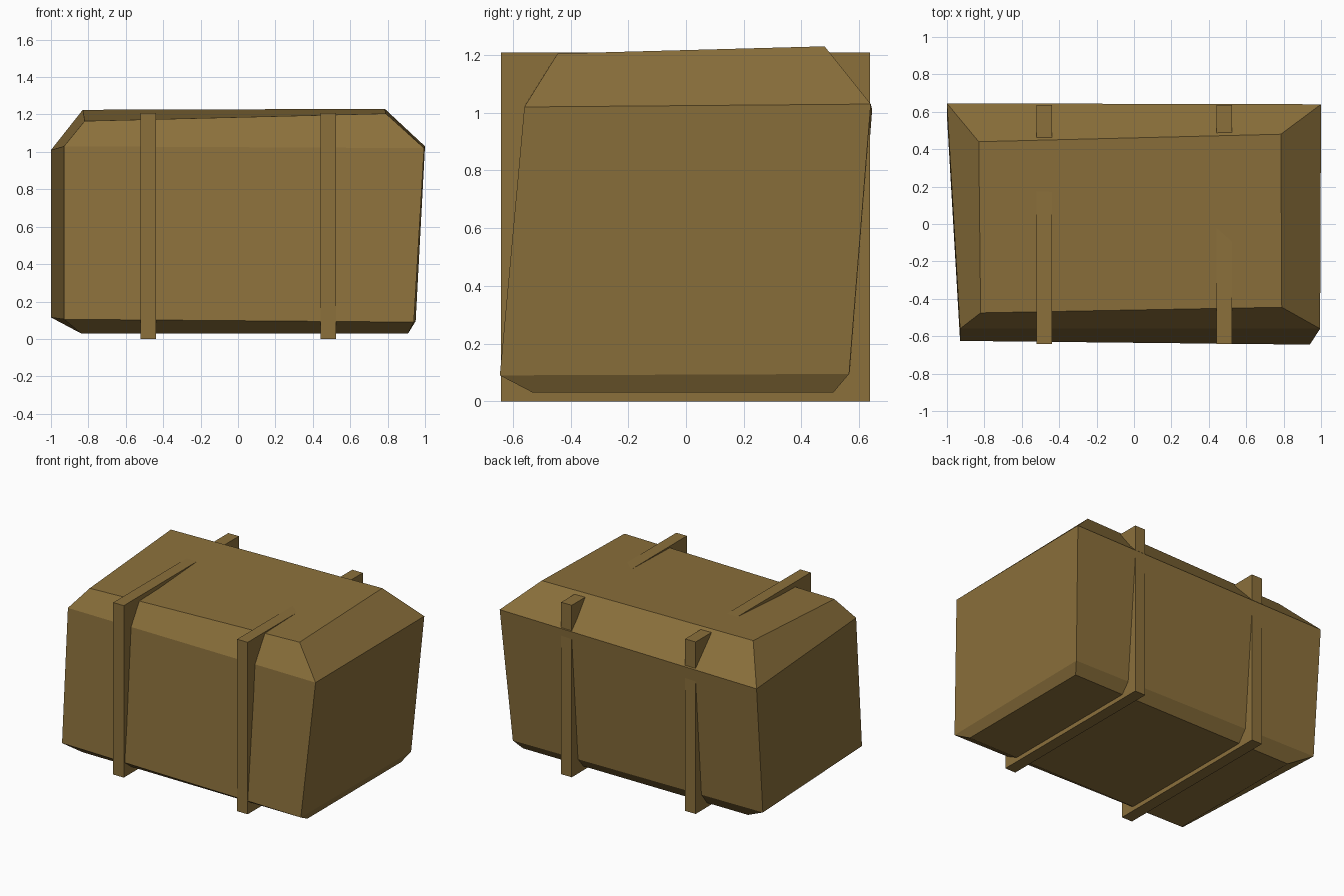
import bpy, bmesh

if "Cube" in bpy.data.objects:
    bpy.data.objects.remove(bpy.data.objects["Cube"])

brown = bpy.data.materials.new("brown")
brown.diffuse_color = (0.258, 0.162, 0.044, 1)
brown.use_nodes = True
brown.node_tree.nodes["Principled BSDF"].inputs["Base Color"].default_value = brown.diffuse_color


def finish(name, bm):
    bmesh.ops.recalc_face_normals(bm, faces=bm.faces[:])
    mesh = bpy.data.meshes.new(name)
    bm.to_mesh(mesh)
    bm.free()
    mesh.materials.append(brown)
    obj = bpy.data.objects.new(name, mesh)
    bpy.context.collection.objects.link(obj)
    return obj


def loft(name, rings):
    """Flat-faced solid through a stack of four-cornered rings."""
    bm = bmesh.new()
    loops = [[bm.verts.new(p) for p in ring] for ring in rings]
    for a, b in zip(loops, loops[1:]):
        for i in range(4):
            j = (i + 1) % 4
            bm.faces.new((a[i], a[j], b[j], b[i]))
    bm.faces.new(loops[0][::-1])
    bm.faces.new(loops[-1])
    return finish(name, bm)


def ring(x0, x1, y0, y1, z):
    return [(x0, y0, z), (x1, y0, z), (x1, y1, z), (x0, y1, z)]


# Lopsided bale: corners run front left, front right, back right, back left
loft("bale_body", [
    [(-0.84, -0.53, 0.03), (0.91, -0.53, 0.03), (0.91, 0.51, 0.03), (-0.84, 0.51, 0.03)],
    [(-0.93, -0.625, 0.105), (0.94, -0.645, 0.09), (0.95, 0.565, 0.095), (-1.0, 0.575, 0.115)],
    [(-0.93, -0.56, 1.03), (0.995, -0.56, 1.02), (1.0, 0.64, 1.03), (-1.0, 0.645, 1.01)],
    [(-0.82, -0.475, 1.165), (0.79, -0.445, 1.205), (0.785, 0.48, 1.23), (-0.83, 0.44, 1.225)],
])

# Two straps wrapped around the bale, partly sunk into it
for side, x in (("left", -0.48), ("right", 0.483)):
    loft(side + "_strap", [ring(x - 0.041, x + 0.041, -0.641, 0.637, z) for z in (0, 1.208)])
